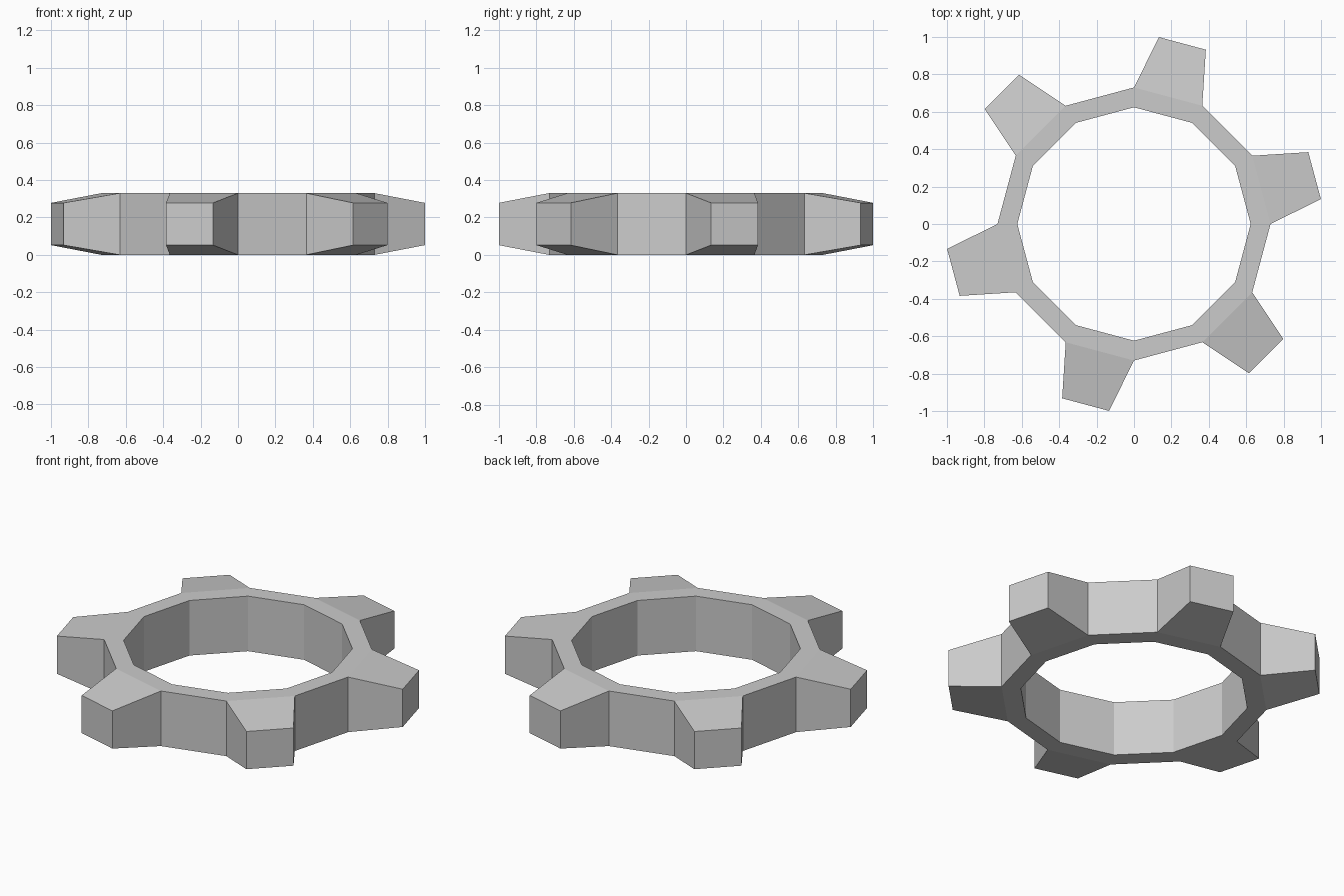
import bpy, bmesh
from math import cos, sin, radians

if "Cube" in bpy.data.objects:
    bpy.data.objects.remove(bpy.data.objects["Cube"])

SIDES, HEIGHT = 12, 0.33
R_IN, R_OUT, R_TIP = 0.624, 0.73, 1.008
TIP_LOW, TIP_HIGH = 0.052, 0.278


def polar(r, deg, z):
    return (r * cos(radians(deg)), r * sin(radians(deg)), z)


bm = bmesh.new()

# Twelve-sided ring: bottom/top outer and top/bottom inner loops
profile = [(R_OUT, 0), (R_OUT, HEIGHT), (R_IN, HEIGHT), (R_IN, 0)]
rows = [[bm.verts.new(polar(r, i * 360 / SIDES, z)) for r, z in profile]
        for i in range(SIDES)]
outer = []
for i in range(SIDES):
    a, b = rows[i], rows[(i + 1) % SIDES]
    for k in range(4):
        n = (k + 1) % 4
        f = bm.faces.new((a[k], b[k], b[n], a[n]))
        if k == 0:
            outer.append(f)

# Teeth: every other outer face pulled out to a smaller tip
for i in range(0, SIDES, 2):
    a, b = rows[i], rows[i + 1]
    base = [a[0], b[0], b[1], a[1]]
    mid = (i + 0.5) * 360 / SIDES
    tip = [bm.verts.new(polar(R_TIP, mid + d, z)) for d, z in
           ((-7.4, TIP_LOW), (7.4, TIP_LOW), (7.4, TIP_HIGH), (-7.4, TIP_HIGH))]
    bm.faces.remove(outer[i])
    for k in range(4):
        n = (k + 1) % 4
        bm.faces.new((base[k], base[n], tip[n], tip[k]))
    bm.faces.new(tip)

bmesh.ops.recalc_face_normals(bm, faces=bm.faces)
mesh = bpy.data.meshes.new("gear_ring")
bm.to_mesh(mesh)
bm.free()
bpy.context.collection.objects.link(bpy.data.objects.new("gear_ring", mesh))
